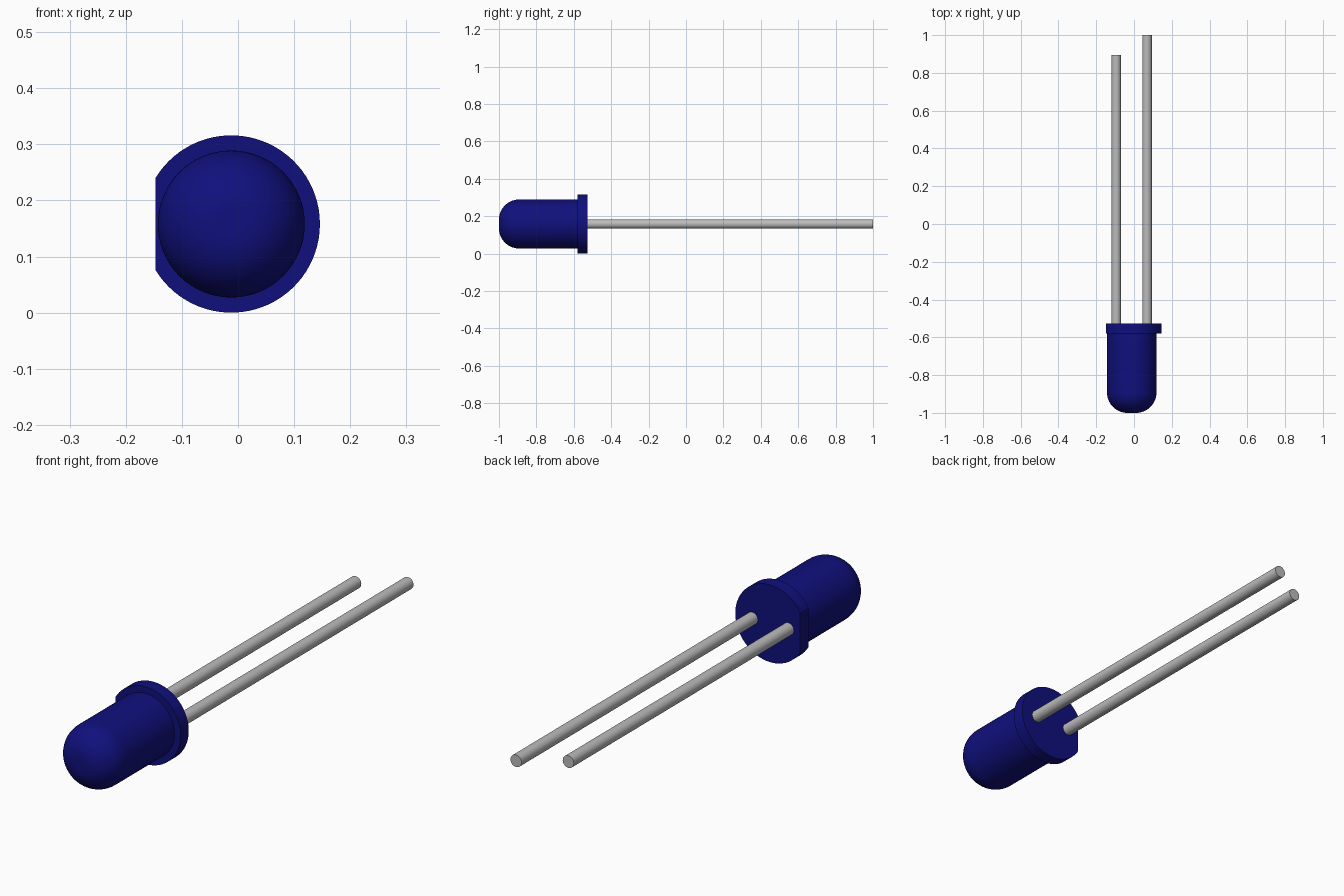
import bpy, bmesh, math
from mathutils import Matrix

if "Cube" in bpy.data.objects:
    bpy.data.objects.remove(bpy.data.objects["Cube"])

CX, CZ = -0.012, 0.158            # lens axis
BODY_R, RIM_R, FLAT = 0.131, 0.158, 0.135
TIP_Y, RIM_FRONT, RIM_BACK = -1.0, -0.58, -0.527


def material(name, color, roughness):
    mat = bpy.data.materials.new(name)
    mat.diffuse_color = (*color, 1)
    mat.use_nodes = True
    bsdf = mat.node_tree.nodes["Principled BSDF"]
    bsdf.inputs["Base Color"].default_value = (*color, 1)
    bsdf.inputs["Roughness"].default_value = roughness
    return mat


def finish(name, bm, mat):
    bmesh.ops.recalc_face_normals(bm, faces=bm.faces)
    mesh = bpy.data.meshes.new(name)
    bm.to_mesh(mesh)
    bm.free()
    obj = bpy.data.objects.new(name, mesh)
    bpy.context.collection.objects.link(obj)
    mesh.materials.append(mat)
    bpy.ops.object.select_all(action='DESELECT')
    obj.select_set(True)
    bpy.context.view_layer.objects.active = obj
    bpy.ops.object.shade_smooth_by_angle(angle=math.radians(30))
    return obj


def rod(name, x, y0, y1, radius, mat):
    bm = bmesh.new()
    bmesh.ops.create_cone(bm, cap_ends=True, segments=32, radius1=radius,
                          radius2=radius, depth=y1 - y0)
    bmesh.ops.transform(bm, verts=bm.verts, matrix=Matrix.Translation(
        (x, (y0 + y1) / 2, CZ)) @ Matrix.Rotation(math.pi / 2, 4, 'X'))
    return finish(name, bm, mat)


blue = material("navy blue plastic", (0.005, 0.005, 0.205), 0.4)
grey = material("grey metal", (0.5, 0.5, 0.5), 0.4)

# Domed lens: a rounded profile spun about the y axis
FILLET = 0.108
profile = [(0, TIP_Y)]
for i in range(17):
    a = math.pi / 2 * i / 16
    profile.append((BODY_R - FILLET + FILLET * math.sin(a),
                    TIP_Y + FILLET * (1 - math.cos(a))))
profile += [(BODY_R, RIM_FRONT + 0.01), (0, RIM_FRONT + 0.01)]
bm = bmesh.new()
verts = [bm.verts.new((CX + r, y, CZ)) for r, y in profile]
edges = [bm.edges.new(pair) for pair in zip(verts, verts[1:])]
bmesh.ops.spin(bm, geom=verts + edges, cent=(CX, 0, CZ), axis=(0, 1, 0),
               angle=2 * math.pi, steps=64)
bmesh.ops.remove_doubles(bm, verts=bm.verts, dist=1e-5)
finish("lens_body", bm, blue)

# Rim: a disc with one flat side on the model's right
half = math.pi - math.acos(FLAT / RIM_R)
bm = bmesh.new()
outline = []
for i in range(65):
    a = -half + 2 * half * i / 64
    outline.append(bm.verts.new((CX + RIM_R * math.cos(a), RIM_FRONT,
                                 CZ + RIM_R * math.sin(a))))
face = bm.faces.new(outline)
extruded = bmesh.ops.extrude_face_region(bm, geom=[face], use_keep_orig=True)
bmesh.ops.translate(bm, vec=(0, RIM_BACK - RIM_FRONT, 0), verts=[
    v for v in extruded["geom"] if isinstance(v, bmesh.types.BMVert)])
finish("flat_sided_rim", bm, blue)

# Wire leads, the left one longer
for name, x, end in (("short_lead", -0.094, 0.895), ("long_lead", 0.069, 1.0)):
    rod(name, x, RIM_BACK - 0.01, end, 0.025, grey)
